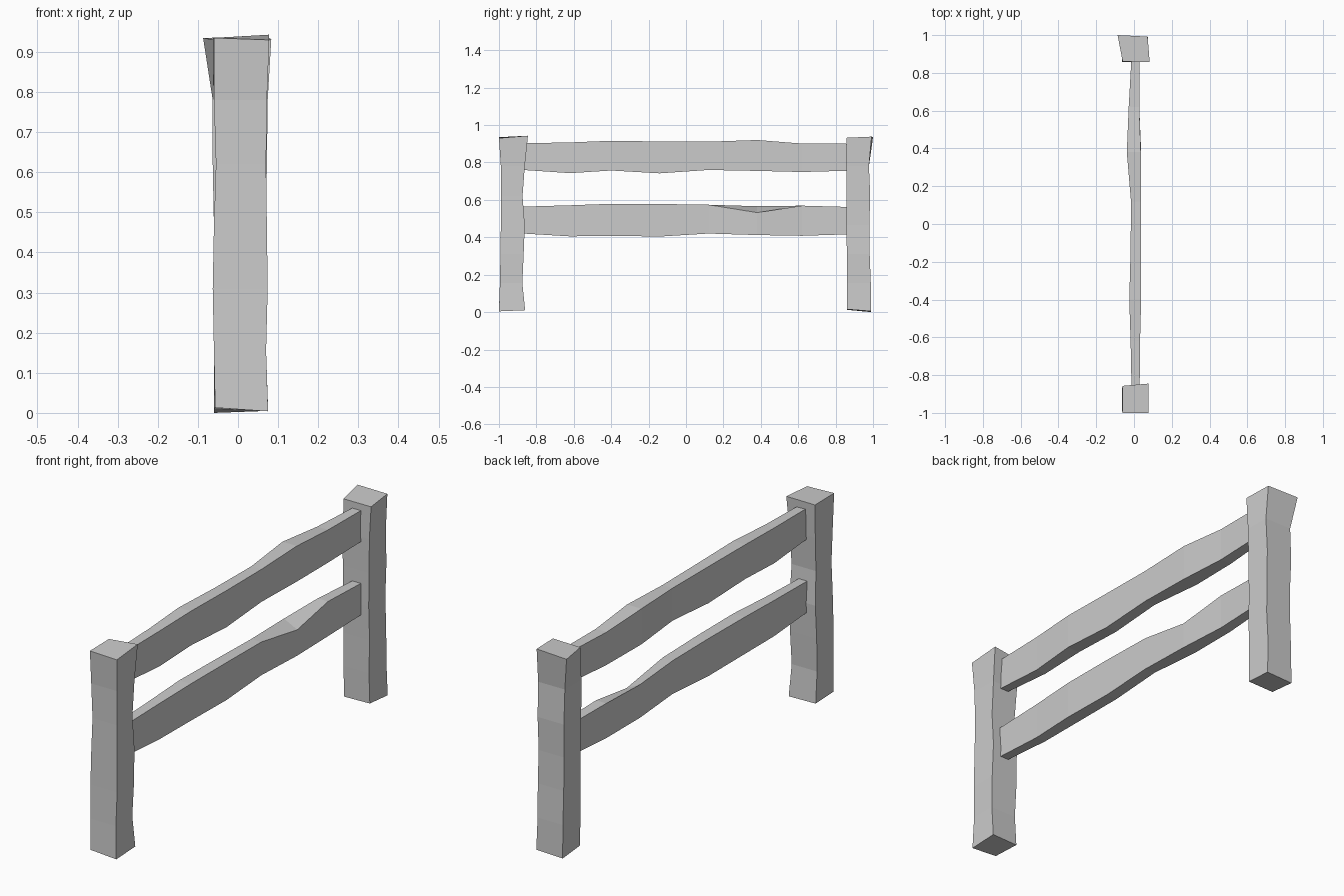
import bpy, bmesh
from mathutils import Vector


def loft(name, rings):
    """Flat-faced four-sided beam through a list of 4-corner rings."""
    bm = bmesh.new()
    loops = [[bm.verts.new(Vector(p)) for p in ring] for ring in rings]
    for a, b in zip(loops, loops[1:]):
        for i in range(4):
            j = (i + 1) % 4
            bm.faces.new((a[i], a[j], b[j], b[i]))
    bm.faces.new(loops[0][::-1])
    bm.faces.new(loops[-1])
    bmesh.ops.recalc_face_normals(bm, faces=bm.faces)
    mesh = bpy.data.meshes.new(name)
    bm.to_mesh(mesh)
    bm.free()
    obj = bpy.data.objects.new(name, mesh)
    bpy.context.collection.objects.link(obj)


def post(name, rows, bottom, top):
    """Rows are z, x min, x max, y min, y max; the end rings have free corners."""
    rings = [[(x0, y0, z), (x1, y0, z), (x1, y1, z), (x0, y1, z)]
             for z, x0, x1, y0, y1 in rows]
    loft(name, [bottom] + rings + [top])


def rail(name, rows, notch=None):
    """Rows are y, x min, x max, z min, z max; notch lowers one +x top edge."""
    rings = [[(x0, y, z0), (x1, y, z0), (x1, y, z1), (x0, y, z1)]
             for y, x0, x1, z0, z1 in rows]
    if notch:
        i, z = notch
        x, y, _ = rings[i][2]
        rings[i][2] = (x, y, z)
    loft(name, rings)


# Weathered square posts
post("front_post", [
    (0.155, -0.06, 0.07, -0.995, -0.875),
    (0.31, -0.063, 0.074, -0.992, -0.868),
    (0.465, -0.06, 0.072, -0.99, -0.862),
    (0.62, -0.055, 0.07, -0.988, -0.874),
    (0.78, -0.06, 0.072, -0.99, -0.862)],
    [(-0.057, -1, 0.013), (0.075, -1, 0.004), (0.075, -0.86, 0.01), (-0.06, -0.865, 0.01)],
    [(-0.06, -1, 0.935), (0.078, -1, 0.93), (0.077, -0.845, 0.943), (-0.062, -0.857, 0.935)])
post("back_post", [
    (0.155, -0.06, 0.07, 0.86, 0.988),
    (0.31, -0.06, 0.073, 0.86, 0.982),
    (0.465, -0.06, 0.07, 0.858, 0.98),
    (0.62, -0.063, 0.072, 0.858, 0.985),
    (0.78, -0.063, 0.074, 0.857, 0.978)],
    [(-0.06, 0.862, 0.012), (0.073, 0.862, 0.015), (0.075, 0.99, 0.005), (-0.06, 0.99, 0.0)],
    [(-0.06, 0.86, 0.93), (0.083, 0.857, 0.932), (0.072, 0.992, 0.938), (-0.087, 1.0, 0.935)])

# Wavy hewn rails, ends let into the posts
rail("upper_rail", [
    (-0.87, -0.013, 0.03, 0.76, 0.903),
    (-0.62, -0.018, 0.032, 0.743, 0.907),
    (-0.40, -0.025, 0.038, 0.757, 0.916),
    (-0.14, -0.018, 0.038, 0.742, 0.912),
    (0.12, -0.016, 0.036, 0.76, 0.911),
    (0.38, -0.038, 0.036, 0.755, 0.92),
    (0.62, -0.028, 0.028, 0.749, 0.901),
    (0.87, -0.014, 0.03, 0.756, 0.9)])
rail("lower_rail", [
    (-0.87, -0.013, 0.03, 0.42, 0.564),
    (-0.62, -0.018, 0.032, 0.405, 0.571),
    (-0.40, -0.022, 0.038, 0.408, 0.579),
    (-0.14, -0.018, 0.038, 0.404, 0.578),
    (0.12, -0.016, 0.036, 0.42, 0.574),
    (0.38, -0.03, 0.038, 0.412, 0.566),
    (0.62, -0.025, 0.028, 0.408, 0.569),
    (0.87, -0.014, 0.03, 0.416, 0.562)], notch=(5, 0.532))
